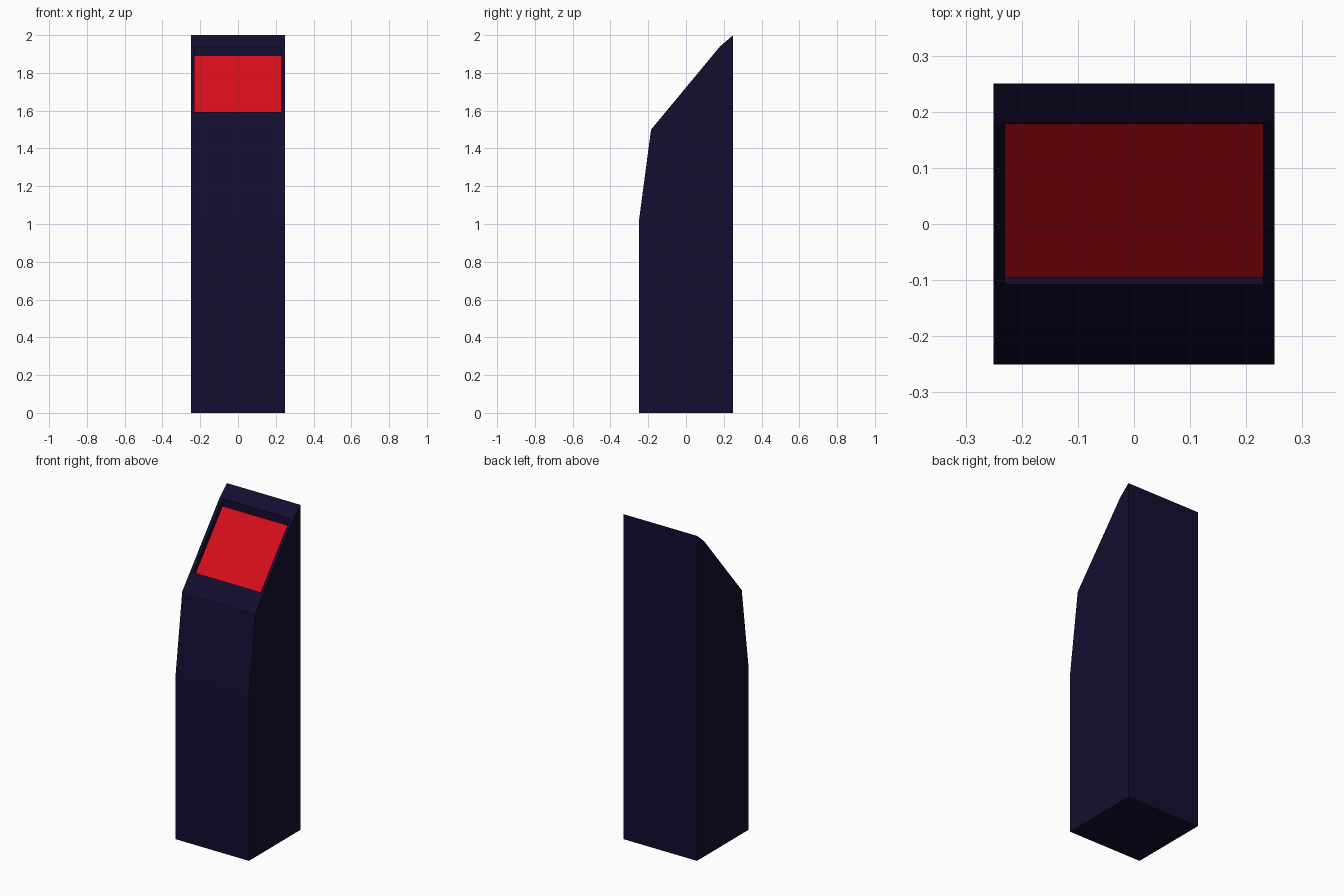
import bpy, bmesh

if "Cube" in bpy.data.objects:
    bpy.data.objects.remove(bpy.data.objects["Cube"])


def material(name, rgb):
    mat = bpy.data.materials.new(name)
    mat.diffuse_color = (*rgb, 1)
    mat.use_nodes = True
    mat.node_tree.nodes["Principled BSDF"].inputs["Base Color"].default_value = mat.diffuse_color
    return mat


def prism(name, profile, half_width, mat=None):
    """Extrude a (y, z) side profile symmetrically along x."""
    bm = bmesh.new()
    face = bm.faces.new([bm.verts.new((-half_width, y, z)) for y, z in profile])
    new = bmesh.ops.extrude_face_region(bm, geom=[face])["geom"]
    verts = [v for v in new if isinstance(v, bmesh.types.BMVert)]
    bmesh.ops.translate(bm, verts=verts, vec=(2 * half_width, 0, 0))
    bmesh.ops.recalc_face_normals(bm, faces=bm.faces)
    mesh = bpy.data.meshes.new(name)
    bm.to_mesh(mesh)
    bm.free()
    obj = bpy.data.objects.new(name, mesh)
    bpy.context.collection.objects.link(obj)
    if mat:
        mesh.materials.append(mat)
    return obj


navy = material("navy_casing", (0.007, 0.004, 0.03))
red = material("red_display", (0.68, 0.004, 0.011))

# Pillar with a sloping head
casing = prism("kiosk_casing", [(-0.25, 0), (0.25, 0), (0.25, 2), (0.18, 1.94),
                                (-0.185, 1.5), (-0.25, 1.01)], 0.25, navy)

# Recess in the slope for the display
cutter = prism("recess_cutter", [(-0.095, 1.563), (0.178, 1.89),
                                 (0.178, 2.1), (-0.32, 2.1)], 0.23, navy)
cutter.hide_render = True
cutter.hide_viewport = True
cut = casing.modifiers.new("display_recess", "BOOLEAN")
cut.operation = "DIFFERENCE"
cut.solver = "EXACT"
cut.object = cutter

# Red display on the recess floor
prism("display_panel", [(-0.095, 1.560), (0.178, 1.887),
                        (0.178, 1.891), (-0.095, 1.564)], 0.23, red)
